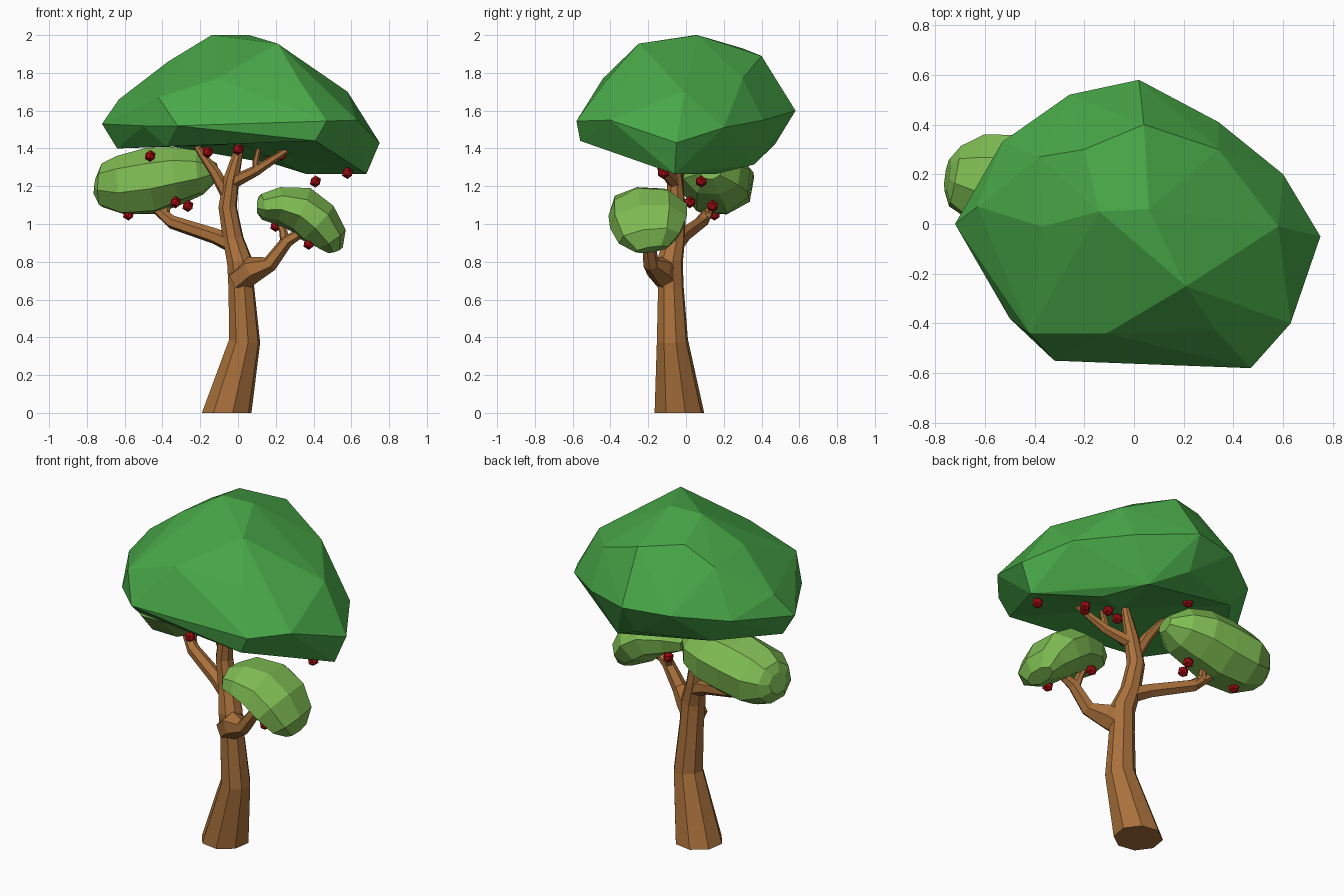
import bpy, bmesh, math, random
from mathutils import Vector

random.seed(4)


def material(name, rgb):
    m = bpy.data.materials.new(name)
    m.diffuse_color = (*rgb, 1)
    return m


BARK = material("bark", (0.40, 0.165, 0.045))
DARK = material("deep_leaf", (0.065, 0.39, 0.065))
LIGHT = material("light_leaf", (0.21, 0.50, 0.085))
RED = material("fruit_red", (0.38, 0.004, 0.006))


def finish(bm, name, mat):
    bmesh.ops.recalc_face_normals(bm, faces=bm.faces[:])
    me = bpy.data.meshes.new(name)
    bm.to_mesh(me)
    bm.free()
    me.materials.append(mat)
    ob = bpy.data.objects.new(name, me)
    bpy.context.collection.objects.link(ob)
    return ob


def loft(name, stations, mat, sides=7, jitter=0.0, flat_base=False):
    """Faceted tube through (x, y, z, ry, rv) stations, capped at both ends."""
    bm = bmesh.new()
    pts = [Vector(s[:3]) for s in stations]
    rings = []
    for i, s in enumerate(stations):
        d = (pts[min(i + 1, len(pts) - 1)] - pts[max(i - 1, 0)]).normalized()
        if flat_base and i == 0:
            d = Vector((0, 0, 1))
        u = Vector((0, 1, 0))
        u = (u - d * d.dot(u)).normalized()
        v = d.cross(u)
        ring = []
        for k in range(sides):
            a = math.tau * (k + 0.3) / sides
            w = 1 + random.uniform(-jitter, jitter)
            ring.append(bm.verts.new(pts[i] + w * (u * s[3] * math.cos(a) + v * s[-1] * math.sin(a))))
        rings.append(ring)
    for r0, r1 in zip(rings, rings[1:]):
        for k in range(sides):
            j = (k + 1) % sides
            bm.faces.new((r0[k], r0[j], r1[j], r1[k]))
    bm.faces.new(rings[0])
    bm.faces.new(rings[-1])
    return finish(bm, name, mat)


# Trunk, leaning and tapering up into the crown
loft("trunk", [(-.06, -.035, 0, .135), (.035, -.072, .38, .085), (.018, -.08, .66, .07),
               (.01, -.085, .80, .07), (-.025, -.06, .92, .056), (-.055, -.05, 1.09, .05),
               (-.035, -.06, 1.24, .042), (.012, -.06, 1.42, .022)], BARK, 8, flat_base=True)

# Branches and twigs
branches = {
    "left_branch": [(-.02, -.06, .89, .05), (-.12, -.02, .935, .042), (-.35, .08, 1.01, .036), (-.47, .15, 1.11, .02)],
    "left_twig": [(-.36, .09, 1.01, .028), (-.385, .12, 1.06, .024), (-.36, .15, 1.15, .016)],
    "right_branch": [(0, -.09, .70, .07), (.08, -.14, .76, .072), (.17, -.185, .79, .043),
                     (.26, -.2, .91, .034), (.38, -.22, .98, .018)],
    "right_twig": [(.25, -.2, .90, .028), (.24, -.17, .96, .022), (.21, -.15, 1.04, .015)],
    "upper_left_branch": [(-.06, -.05, 1.16, .036), (-.12, -.04, 1.27, .03), (-.22, -.02, 1.41, .016)],
    "upper_right_branch": [(-.03, -.06, 1.22, .036), (.1, -.12, 1.285, .028), (.26, -.17, 1.39, .016)],
    "upper_right_twig": [(.1, -.12, 1.28, .022), (.095, -.13, 1.33, .018), (.11, -.14, 1.40, .013)],
}
for name, path in branches.items():
    loft(name, path, BARK, 6)

# Small leaf clumps on the two low branches
loft("left_leaf_clump", [(-.75, .20, 1.21, .07, .06), (-.72, .195, 1.205, .13, .115),
                         (-.62, .175, 1.205, .185, .165), (-.46, .165, 1.23, .205, .18),
                         (-.32, .155, 1.255, .195, .16), (-.20, .14, 1.27, .155, .12),
                         (-.11, .13, 1.28, .06, .045)], LIGHT, 8, .05)
loft("right_leaf_clump", [(.10, -.23, 1.09, .07, .03), (.125, -.23, 1.09, .13, .07),
                          (.21, -.215, 1.10, .195, .10), (.33, -.205, 1.075, .21, .125),
                          (.42, -.20, 1.01, .205, .13), (.49, -.19, .925, .165, .095),
                          (.51, -.18, .865, .09, .045)], LIGHT, 8, .05)

# Main crown: faceted hull of its key corners
top = [(-.14, .05, 2), (.06, .06, 2), (.21, -.25, 1.955), (-.37, -.01, 1.86),
       (-.38, .27, 1.83), (-.2, .3, 1.93), (.04, .4, 1.89), (.34, .3, 1.77), (.58, -.01, 1.70),
       (-.11, -.44, 1.77), (.33, -.43, 1.75), (-.63, .07, 1.66), (-.42, -.44, 1.67)]
rim = [(-.72, 0, 1.53), (-.53, .33, 1.57), (-.26, .52, 1.60), (.02, .58, 1.60), (.34, .41, 1.55),
       (.6, .2, 1.51), (.75, -.05, 1.43), (.63, -.4, 1.55), (.47, -.58, 1.545), (-.32, -.55, 1.52),
       (-.5, -.38, 1.52)]
base = [(-.64, 0, 1.40), (-.38, -.4, 1.41), (.41, -.56, 1.44), (.68, -.06, 1.265), (.36, .16, 1.265),
        (.2, .36, 1.315), (0, .47, 1.42), (-.4, .33, 1.42)]
bm = bmesh.new()
for p in top + rim + base:
    bm.verts.new(p)
bmesh.ops.convex_hull(bm, input=bm.verts[:])
bmesh.ops.delete(bm, geom=[v for v in bm.verts if not v.link_faces], context='VERTS')
bmesh.ops.recalc_face_normals(bm, faces=bm.faces[:])
# Hollow the underside a little
under = [f for f in bm.faces if f.normal.z < -0.9]
region = bmesh.ops.dissolve_faces(bm, faces=under)["region"]
for v in bmesh.ops.poke(bm, faces=region)["verts"]:
    v.co.z += 0.05
finish(bm, "main_crown", DARK)

# Fruit hanging under the leaves
fruit = [(-.465, -.04, 1.36), (-.18, .24, 1.395), (-.16, -.28, 1.38), (0, -.14, 1.395),
         (-.58, .15, 1.05), (-.33, .02, 1.115), (-.265, .14, 1.095), (.165, -.02, 1.33),
         (.23, -.14, 1.365), (.41, .08, 1.225), (.58, -.12, 1.27), (.2, -.12, .99),
         (.345, -.2, .955), (.375, -.28, .895)]
for i, p in enumerate(fruit):
    bm = bmesh.new()
    bmesh.ops.create_icosphere(bm, subdivisions=1, radius=0.032)
    finish(bm, f"fruit_{i + 1}", RED).location = p
